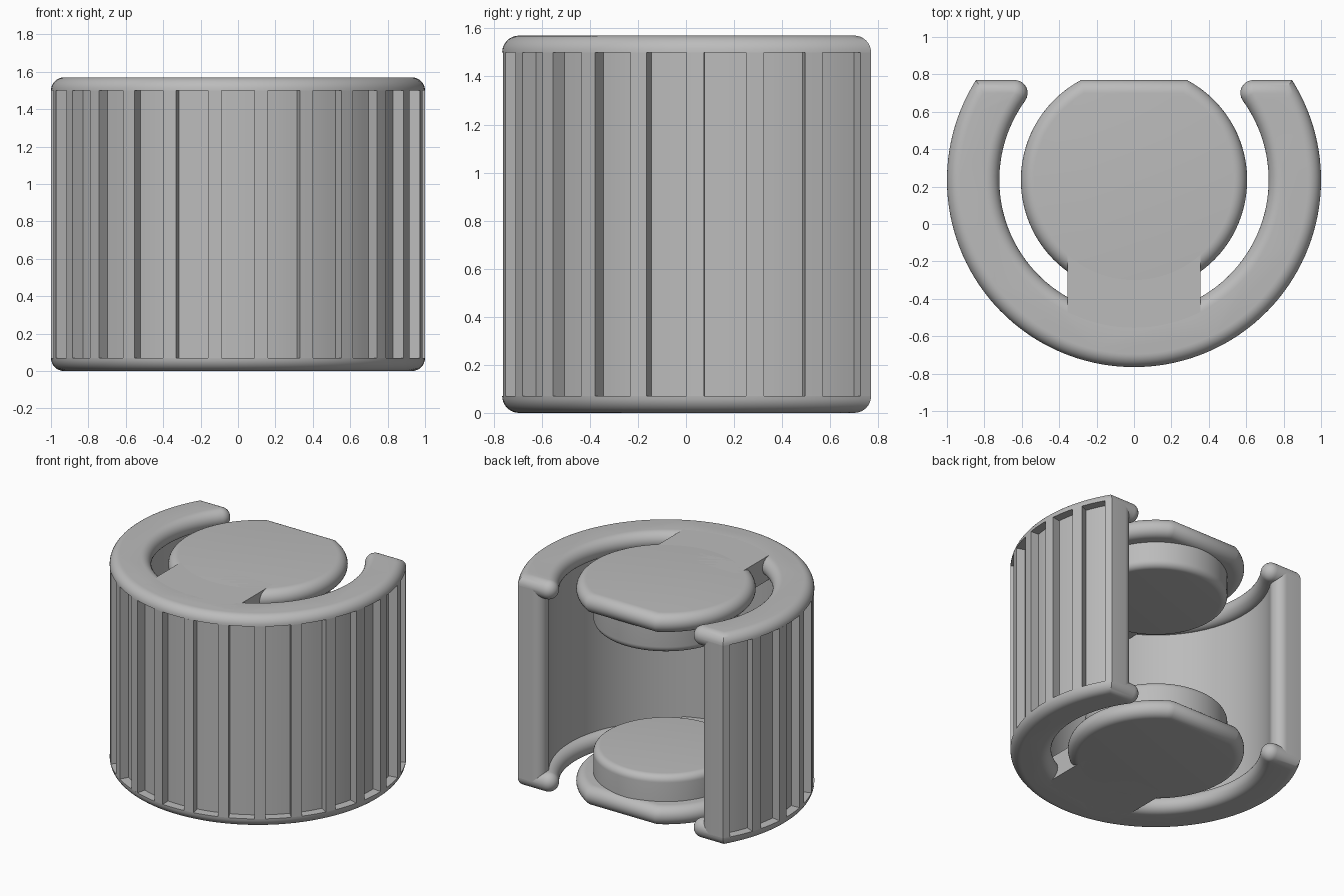
import bpy, bmesh
from math import sin, cos, asin, atan2, sqrt, radians, pi

HEIGHT, CY, CUT, R = 1.57, 0.235, 0.535, 0.07   # CUT is measured from the circle centre
STEPS = 8

cube = bpy.data.objects.get("Cube")
if cube:
    bpy.data.objects.remove(cube, do_unlink=True)

grey = bpy.data.materials.new("plain_grey")
grey.use_nodes = True
grey.diffuse_color = (0.5, 0.5, 0.5, 1)
grey.node_tree.nodes["Principled BSDF"].inputs["Base Color"].default_value = grey.diffuse_color


def polar(a, r):
    """Point at angle a measured from the front."""
    return (r * sin(a), CY - r * cos(a))


def arc(a, b, r, n):
    return [polar(a + (b - a) * i / n, r) for i in range(n + 1)]


def c_shape(outer, inner, cut, fillet):
    """Open ring: outer points, then rounded tips joined by the inner arc."""
    dy = cut - fillet
    cx = sqrt((inner + fillet) ** 2 - dy ** 2)
    beta = atan2(dy, cx)
    tip = []
    for i in range(STEPS + 1):
        t = pi / 2 + (pi / 2 + beta) * i / STEPS
        tip.append((cx + fillet * cos(t), CY + dy + fillet * sin(t)))
    inside = arc(pi / 2 + beta, -pi / 2 - beta, inner, 80)[1:-1]
    return outer + tip + inside + [(-x, y) for x, y in reversed(tip)]


def rim_outline(inset, outer_inset):
    r, cut = 1 - outer_inset, CUT - inset
    end = pi / 2 + asin(cut / r)
    return c_shape(arc(-end, end, r, 96), 0.72 + inset, cut, R - inset)


def disc_outline(inset, _):
    r = 0.605 - inset
    end = pi / 2 + asin((CUT - inset) / r)
    return arc(-end, end, r, 80)


def boss_outline(inset, _):
    return arc(0, 2 * pi, 0.49 - inset, 80)[:-1]


def wall_outline(_, __):
    """Grip wall with shallow wide recesses between narrow ribs."""
    end = pi / 2 + asin(CUT)
    half, floor = radians(5), 0.935
    wide = asin(sin(half) / floor)
    outer = [polar(-end, 1)]
    for k in range(-8, 9):
        c = radians(14.3) * k
        outer += [polar(c - half, 1)] + arc(c - wide, c + wide, floor, 4) + [polar(c + half, 1)]
        if k < 8:
            outer.append(polar(c + radians(7.15), 1))
    outer.append(polar(end, 1))
    return c_shape(outer, 0.79, CUT, R)


def loft(name, outline, sections, flip=False):
    """Skin through (z, inset, outer inset) sections and cap both ends."""
    bm = bmesh.new()
    rings = []
    for z, i, o in sections:
        z = HEIGHT - z if flip else z
        rings.append([bm.verts.new((x, y, z)) for x, y in outline(i, o)])
    for a, b in zip(rings, rings[1:]):
        for j in range(len(a)):
            k = (j + 1) % len(a)
            bm.faces.new((a[j], a[k], b[k], b[j]))
    bm.faces.new(rings[0][::-1])
    bm.faces.new(rings[-1])
    bmesh.ops.remove_doubles(bm, verts=bm.verts, dist=1e-5)
    bmesh.ops.recalc_face_normals(bm, faces=bm.faces)
    mesh = bpy.data.meshes.new(name)
    bm.to_mesh(mesh)
    bm.free()
    mesh.materials.append(grey)
    obj = bpy.data.objects.new(name, mesh)
    bpy.context.collection.objects.link(obj)
    bpy.ops.object.select_all(action="DESELECT")
    obj.select_set(True)
    bpy.context.view_layer.objects.active = obj
    bpy.ops.object.shade_smooth_by_angle()
    return obj


def quarter(r):
    """Rounded edge as (height, inset) pairs, from the flat face outward."""
    angles = [pi / 2 * i / STEPS for i in range(STEPS + 1)]
    return [(r - r * cos(t), r - r * sin(t)) for t in angles]


low = [(z, i, i) for z, i in quarter(R)]
high = [(2 * R - z, i, R) for z, i in reversed(quarter(R))]
plate = low + [(z, i, i) for z, i, _ in high[1:]]
boss = [(0.1, 0, 0)] + [(0.33 - z, i, i) for z, i in reversed(quarter(0.05))]


def neck_outline(_, __):
    return [(-0.355, -0.6), (0.355, -0.6), (0.355, -0.1), (-0.355, -0.1)]


# Ribbed outer wall
loft("grip_wall", wall_outline, [(R, 0, 0), (HEIGHT - R, 0, 0)])

# Matching end plates at the bottom and the top
for prefix, flip in (("bottom", False), ("top", True)):
    loft(prefix + "_rim", rim_outline, low + high, flip)
    loft(prefix + "_disc", disc_outline, plate, flip)
    loft(prefix + "_boss", boss_outline, boss, flip)
    loft(prefix + "_neck", neck_outline, [(0, 0, 0), (0.18, 0, 0)], flip)
